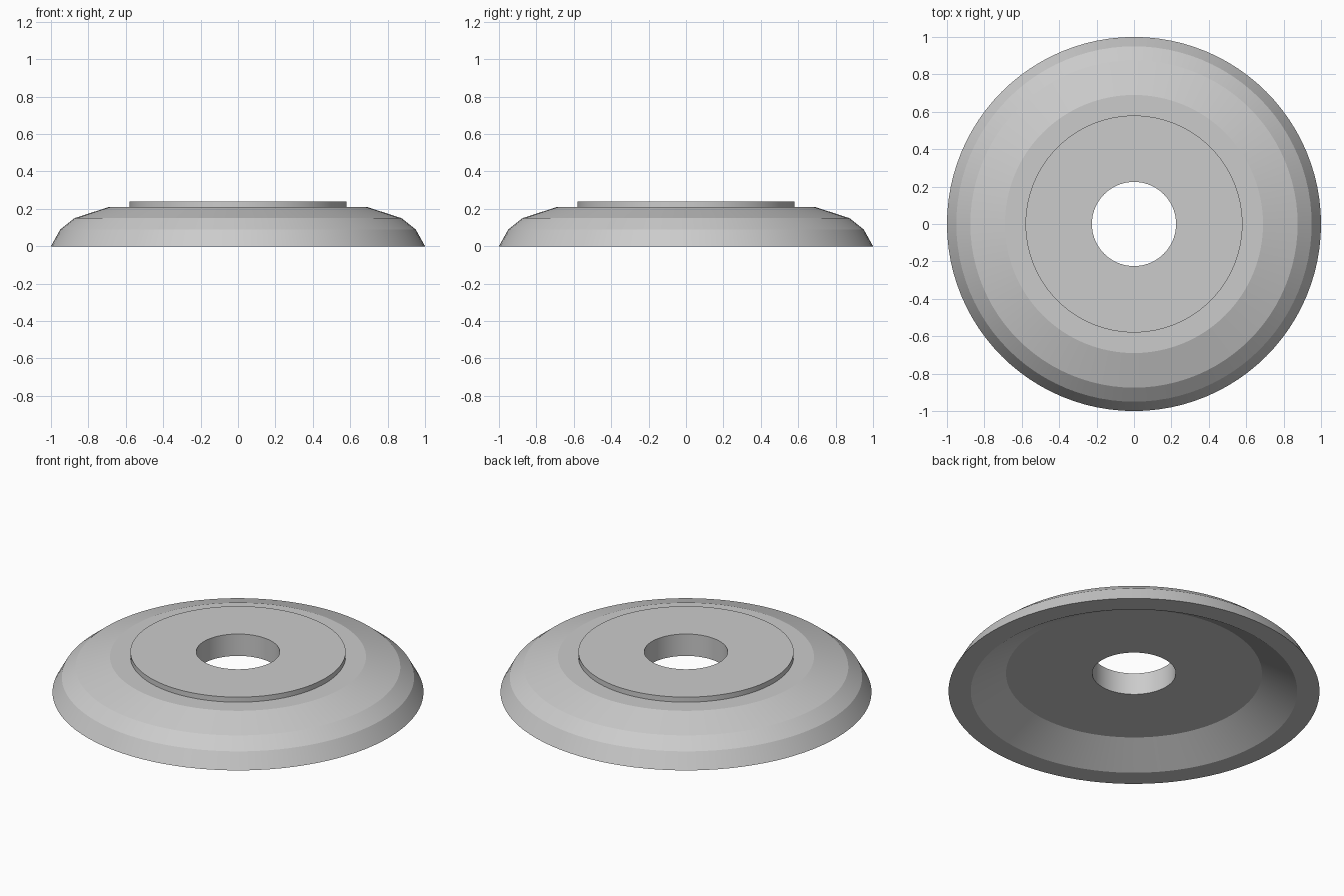
import bpy, bmesh, math

if "Cube" in bpy.data.objects:
    bpy.data.objects.remove(bpy.data.objects["Cube"])

SEGMENTS = 96

# Closed cross-section (radius, height): outer wall, raised disc, bore, hollow underside
PROFILE = [
    (1.00, 0.00), (0.95, 0.09), (0.875, 0.15), (0.69, 0.21),
    (0.58, 0.21), (0.58, 0.24), (0.225, 0.24),
    (0.225, 0.11), (0.69, 0.11), (0.88, 0.00),
]


def lathe(name, profile, segments):
    """Revolve a closed profile around z into a solid ring."""
    bm = bmesh.new()
    rings = []
    for i in range(segments):
        a = 2 * math.pi * i / segments
        rings.append([bm.verts.new((r * math.cos(a), r * math.sin(a), z))
                      for r, z in profile])
    n = len(profile)
    for i in range(segments):
        a, b = rings[i], rings[(i + 1) % segments]
        for j in range(n):
            k = (j + 1) % n
            bm.faces.new((a[j], b[j], b[k], a[k]))
    bmesh.ops.recalc_face_normals(bm, faces=bm.faces)
    mesh = bpy.data.meshes.new(name)
    bm.to_mesh(mesh)
    bm.free()
    obj = bpy.data.objects.new(name, mesh)
    bpy.context.collection.objects.link(obj)
    return obj


# Dished round cover with a raised centre disc and a through hole
cover = lathe("dished_cover", PROFILE, SEGMENTS)
bpy.context.view_layer.objects.active = cover
cover.select_set(True)
# Smooth around the axis, crisp between the bands
bpy.ops.object.shade_smooth_by_angle(angle=math.radians(10))
